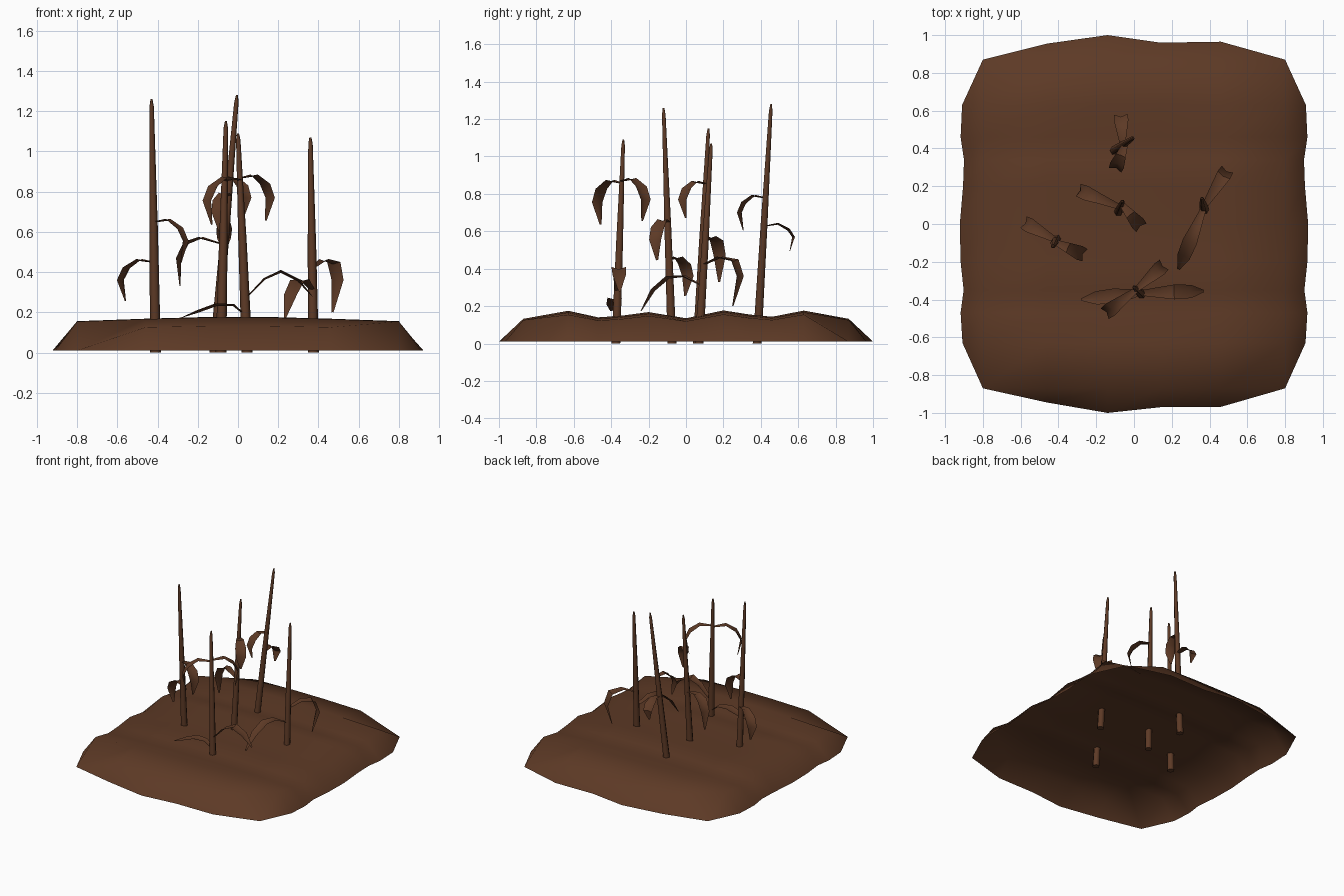
import bpy, math
from mathutils import Vector

if "Cube" in bpy.data.objects:
    bpy.data.objects.remove(bpy.data.objects["Cube"])

brown = bpy.data.materials.new("soil_brown")
brown.diffuse_color = (0.11, 0.042, 0.019, 1)
brown.use_nodes = True
brown.node_tree.nodes["Principled BSDF"].inputs["Base Color"].default_value = brown.diffuse_color


def make(name, verts, faces, angle):
    me = bpy.data.meshes.new(name)
    me.from_pydata([tuple(v) for v in verts], [], faces)
    me.materials.append(brown)
    me.shade_smooth()
    me.set_sharp_from_angle(angle=math.radians(angle))
    ob = bpy.data.objects.new(name, me)
    bpy.context.collection.objects.link(ob)
    return ob


# Soil patch: open furrowed shell with its rim pulled down to the ground
cols = [-0.92, -0.80, -0.46, -0.14, 0.14, 0.46, 0.80, 0.92]
col_height = [0, 0.88, 0.95, 1, 1, 0.95, 0.88, 0]
rim_y_back = [0, 0.87, 0.955, 1.0, 0.96, 0.965, 0.86, 0]
rim_y_front = [0, 0.875, 0.945, 1.0, 0.97, 0.968, 0.875, 0]
# row y, ridge height, rim half width
rows = [(-1, 0, 0), (-0.87, 0.132, 0.8), (-0.63, 0.175, 0.908), (-0.47, 0.14, 0.918),
        (-0.35, 0.148, 0.902), (-0.2, 0.168, 0.918), (0, 0.135, 0.922), (0.2, 0.177, 0.905),
        (0.34, 0.155, 0.9), (0.46, 0.143, 0.918), (0.63, 0.176, 0.91), (0.87, 0.132, 0.8), (1, 0, 0)]
nx, ny = len(cols), len(rows)
verts, faces, index = [], [], {}
for j, (y, h, half) in enumerate(rows):
    for i, x in enumerate(cols):
        edge_x, edge_y = i in (0, nx - 1), j in (0, ny - 1)
        near_x, near_y = i in (1, nx - 2), j in (1, ny - 2)
        if (edge_x and (edge_y or near_y)) or (edge_y and near_x):
            continue                                    # trimmed corners
        p = Vector((x, y, h * col_height[i]))
        if edge_x:
            p = Vector((math.copysign(half, x), y, 0.01))
        elif edge_y:
            p = Vector((x, rim_y_back[i] if y > 0 else -rim_y_front[i], 0.01))
        elif near_x and near_y:
            p = Vector((x, y, 0.01))                    # corner of the rim
        index[i, j] = len(verts)
        verts.append(p)
for j in range(ny - 1):
    for i in range(nx - 1):
        f = [index[k] for k in ((i, j), (i + 1, j), (i + 1, j + 1), (i, j + 1)) if k in index]
        if len(f) >= 3:
            faces.append(f)
make("soil_patch", verts, faces, 60)


# Tapered stalk with a blunt rounded tip
def stalk(name, base, top, sides=6):
    a, b = Vector(base), Vector(top)
    rings = [(0, 0.027), (0.5, 0.021), (0.97, 0.011), (1, 0.005)]
    v, f = [], []
    for t, r in rings:
        c = a.lerp(b, t)
        for k in range(sides):
            w = 2 * math.pi * k / sides
            v.append(c + Vector((r * math.cos(w), r * math.sin(w), 0)))
    for j in range(len(rings) - 1):
        for k in range(sides):
            m = (k + 1) % sides
            f.append([j * sides + k, j * sides + m, (j + 1) * sides + m, (j + 1) * sides + k])
    f.append(list(range(sides))[::-1])
    f.append([(len(rings) - 1) * sides + k for k in range(sides)])
    make(name, v, f, 65)


# Folded leaf ribbon following an arch of (fraction of reach, z)
def leaf(name, start, end, arch):
    a, b = Vector((*start, 0)), Vector((*end, 0))
    d = (b - a).normalized()
    side = Vector((-d.y, d.x, 0))
    widths = [0.028, 0.055, 0.078, 0.07, 0.012]
    path = [a.lerp(b, t) + Vector((0, 0, z)) for t, z in arch]
    v, f = [], []
    for i, p in enumerate(path):
        tan = (path[min(i + 1, len(path) - 1)] - path[max(i - 1, 0)]).normalized()
        up = side.cross(tan) * -1
        w = widths[i]
        v += [p - side * w / 2, p - up * w * 0.18, p + side * w / 2]
    for i in range(len(path) - 1):
        for k in (0, 1):
            n = i * 3 + k
            f.append([n, n + 3, n + 4, n + 1])
    make(name, v, f, 40)


def droop(z, drop):
    return [(0, z - 0.015), (0.45, z), (0.82, z - drop * 0.2), (1, z - drop * 0.5), (0.85, z - drop)]


# Each plant: stalk base, stalk top, then leaves (start, end, arch)
plants = {
    "left": ((-0.41, -0.075, 0), (-0.43, -0.12, 1.26), [
        ((-0.415, -0.085), (-0.585, 0.01), droop(0.465, 0.21)),
        ((-0.42, -0.095), (-0.26, -0.165), droop(0.665, 0.22))]),
    "middle": ((-0.085, 0.06, 0), (-0.06, 0.12, 1.15), [
        ((-0.075, 0.09), (-0.295, 0.18), [(0, 0.54), (0.5, 0.575), (0.82, 0.55), (1, 0.47), (0.97, 0.33)]),
        ((-0.065, 0.105), (0.04, -0.02), droop(0.87, 0.2))]),
    "back": ((-0.115, 0.38, 0), (-0.005, 0.455, 1.28), [
        ((-0.06, 0.42), (-0.07, 0.58), droop(0.645, 0.15)),
        ((-0.045, 0.425), (-0.1, 0.285), droop(0.795, 0.19))]),
    "front": ((0.045, -0.375, 0), (0, -0.335, 1.09), [
        ((0.015, -0.345), (0.16, -0.215), droop(0.885, 0.23)),
        ((0.01, -0.35), (-0.155, -0.475), droop(0.875, 0.24)),
        ((0.035, -0.365), (-0.28, -0.4), [(0, 0.19), (0.18, 0.24), (0.45, 0.245), (0.75, 0.21), (1, 0.175)]),
        ((0.035, -0.365), (0.37, -0.355), [(0, 0.27), (0.28, 0.37), (0.53, 0.41), (0.8, 0.365), (1, 0.28)])]),
    "right": ((0.375, 0.07, 0), (0.36, 0.135, 1.07), [
        ((0.37, 0.09), (0.495, 0.29), [(0, 0.42), (0.45, 0.465), (0.85, 0.45), (1, 0.36), (0.8, 0.2)]),
        ((0.37, 0.085), (0.235, -0.24), [(0, 0.31), (0.3, 0.365), (0.55, 0.36), (0.8, 0.29), (1, 0.175)])]),
}
for side_name, (base, top, leaves) in plants.items():
    stalk(side_name + "_stalk", base, top)
    for n, (s, e, arch) in enumerate(leaves, 1):
        leaf(f"{side_name}_leaf_{n}", s, e, arch)
